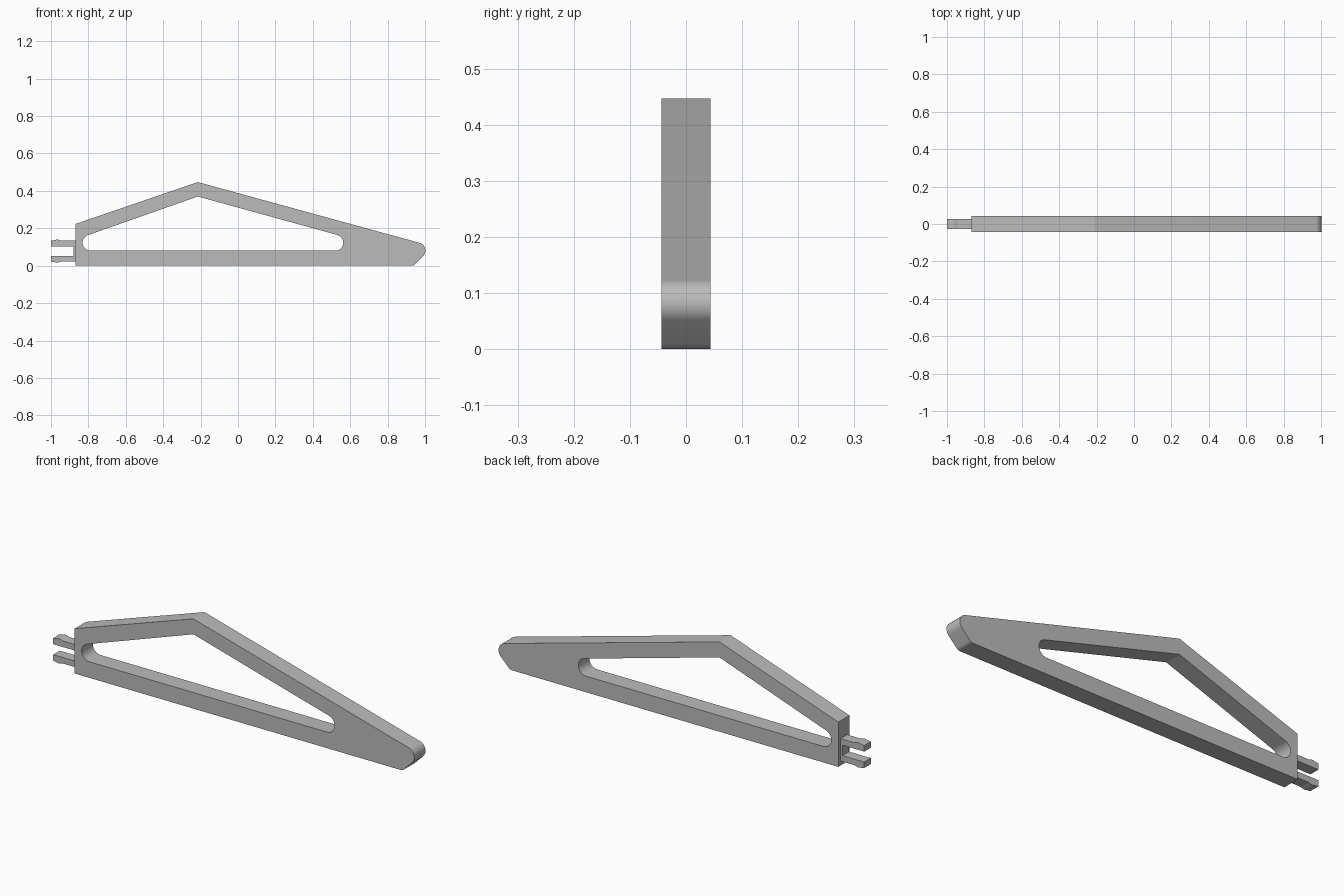
import bpy
import math
from mathutils import Vector

cube = bpy.data.objects.get("Cube")
if cube:
    bpy.data.objects.remove(cube, do_unlink=True)

grey = bpy.data.materials.new("plain grey")
grey.use_nodes = True
grey.diffuse_color = (0.5, 0.5, 0.5, 1)
grey.node_tree.nodes["Principled BSDF"].inputs["Base Color"].default_value = (0.5, 0.5, 0.5, 1)


def rounded(corners, steps=14):
    """Turn (x, z, radius) corners into an outline with filleted corners."""
    points = []
    for i, (x, z, radius) in enumerate(corners):
        corner = Vector((x, z))
        if radius == 0:
            points.append(corner)
            continue
        before = (Vector(corners[i - 1][:2]) - corner).normalized()
        after = (Vector(corners[(i + 1) % len(corners)][:2]) - corner).normalized()
        half = before.angle(after) / 2
        centre = corner + (before + after).normalized() * radius / math.sin(half)
        start = corner + before * radius / math.tan(half) - centre
        end = corner + after * radius / math.tan(half) - centre
        turn = start.angle(end)
        for k in range(steps + 1):
            t = k / steps
            arc = (start * math.sin((1 - t) * turn) + end * math.sin(t * turn)) / math.sin(turn)
            points.append(centre + arc)
    return points


def plate(name, outlines, half_depth):
    """Extrude filled outlines along y; inner outlines become openings."""
    curve = bpy.data.curves.new(name, "CURVE")
    curve.dimensions = "2D"
    curve.fill_mode = "BOTH"
    curve.extrude = half_depth
    for outline in outlines:
        spline = curve.splines.new("POLY")
        spline.points.add(len(outline) - 1)
        for point, (x, z) in zip(spline.points, outline):
            point.co = (x, z, 0, 1)
        spline.use_cyclic_u = True
    obj = bpy.data.objects.new(name, curve)
    bpy.context.collection.objects.link(obj)
    obj.rotation_euler.x = math.pi / 2
    bpy.ops.object.select_all(action="DESELECT")
    obj.select_set(True)
    bpy.context.view_layer.objects.active = obj
    bpy.ops.object.convert(target="MESH")
    bpy.ops.object.transform_apply(location=False, rotation=True, scale=False)
    bpy.ops.object.mode_set(mode="EDIT")
    bpy.ops.mesh.select_all(action="SELECT")
    bpy.ops.mesh.remove_doubles(threshold=0.0001)
    bpy.ops.mesh.normals_make_consistent(inside=False)
    bpy.ops.object.mode_set(mode="OBJECT")
    bpy.ops.object.shade_smooth_by_angle(angle=math.radians(15))
    obj.data.materials.clear()
    obj.data.materials.append(grey)
    return obj


# Triangular arm with a rounded nose and a long rounded opening
arm = rounded([(-0.87, 0, 0), (0.938, 0, 0.03), (1.041, 0.103, 0.042),
               (-0.215, 0.447, 0.01), (-0.87, 0.223, 0)])
opening = rounded([(-1.04, 0.08, 0.043), (0.838, 0.08, 0.043), (-0.215, 0.37, 0.01)])
plate("arm_frame", [arm, opening], 0.044)

# Forked clip: upper prong profile mirrored about its middle height
middle = 0.078
upper = [(-0.868, 0.134), (-0.945, 0.134), (-0.965, 0.14), (-1, 0.134),
         (-1, 0.104), (-0.88, 0.104)]
lower = [(x, 2 * middle - z) for x, z in reversed(upper)]
plate("forked_clip", [[Vector(p) for p in upper + lower]], 0.026)
